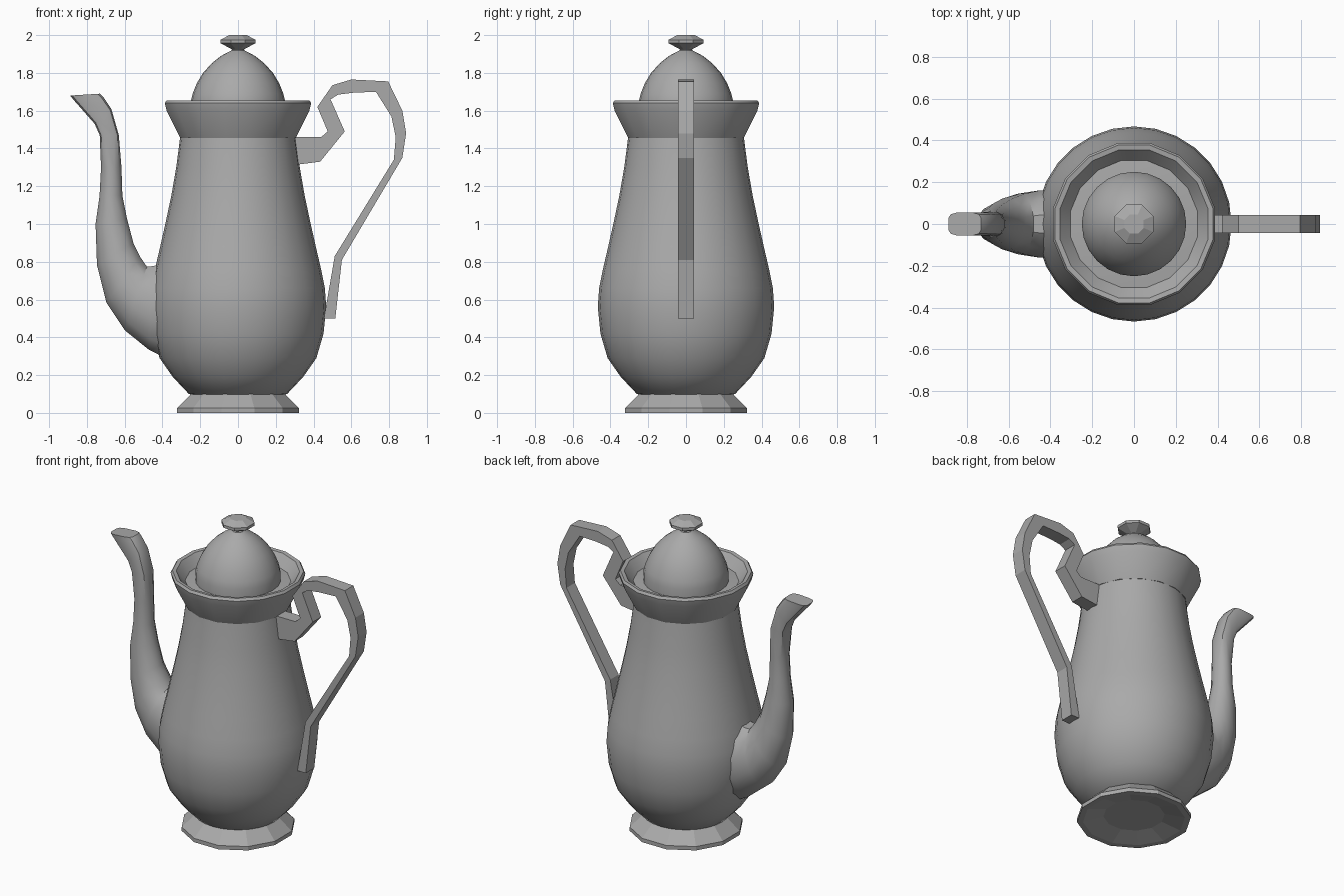
import bpy, bmesh, math

cube = bpy.data.objects.get("Cube")
if cube:
    bpy.data.objects.remove(cube, do_unlink=True)

grey = bpy.data.materials.new("pewter_grey")
grey.use_nodes = True
COLOUR = (0.4, 0.4, 0.4, 1)
grey.diffuse_color = COLOUR
grey.node_tree.nodes["Principled BSDF"].inputs["Base Color"].default_value = COLOUR


def loft(name, rings, smooth_angle=0):
    """Skin a list of closed rings and cap both ends."""
    bm = bmesh.new()
    rows = [[bm.verts.new(p) for p in ring] for ring in rings]
    n = len(rows[0])
    for a, b in zip(rows, rows[1:]):
        for i in range(n):
            j = (i + 1) % n
            bm.faces.new((a[i], a[j], b[j], b[i]))
    bm.faces.new(rows[0])
    bm.faces.new(rows[-1])
    bmesh.ops.recalc_face_normals(bm, faces=bm.faces)
    mesh = bpy.data.meshes.new(name)
    bm.to_mesh(mesh)
    bm.free()
    mesh.materials.append(grey)
    obj = bpy.data.objects.new(name, mesh)
    bpy.context.collection.objects.link(obj)
    if smooth_angle:
        bpy.ops.object.select_all(action='DESELECT')
        obj.select_set(True)
        bpy.context.view_layer.objects.active = obj
        bpy.ops.object.shade_smooth_by_angle(angle=math.radians(smooth_angle))
    return obj


def lathe(name, profile, sides, smooth_angle=0, turn=0):
    """Spin (radius, height) points around the upright axis."""
    angles = [math.tau * (i + turn) / sides for i in range(sides)]
    rings = [[(r * math.cos(a), r * math.sin(a), z) for a in angles]
             for r, z in profile]
    return loft(name, rings, smooth_angle)


# Foot: flared, faceted, hollowed a little underneath
lathe("foot", [(0.18, 0.03), (0.30, 0.0), (0.335, 0.0), (0.335, 0.025),
               (0.255, 0.1), (0.2, 0.1)], 12, turn=0.5)

# Pear-shaped pot
lathe("body", [(0.22, 0.09), (0.26, 0.1), (0.345, 0.19), (0.415, 0.29),
               (0.453, 0.42), (0.467, 0.56), (0.46, 0.66), (0.44, 0.76),
               (0.412, 0.88), (0.385, 1.0), (0.353, 1.15), (0.327, 1.3),
               (0.305, 1.47)], 28, 40)

# Flared collar with a sunken ring around the lid
lathe("collar", [(0.29, 1.455), (0.312, 1.455), (0.385, 1.6), (0.395, 1.64),
                 (0.385, 1.655), (0.362, 1.652), (0.31, 1.59),
                 (0.2, 1.6)], 16, 25, 0.5)

# Domed lid and its knob
lathe("lid", [(0.25, 1.585), (0.25, 1.65), (0.24, 1.69), (0.218, 1.745),
              (0.185, 1.8), (0.14, 1.85), (0.09, 1.89), (0.035, 1.918),
              (0.028, 1.935)], 24, 40)
lathe("lid_knob", [(0.025, 1.92), (0.1, 1.957), (0.1, 1.975),
                   (0.05, 2.0)], 8, turn=0.5)


# Spout: outer edge point, inner edge point, half width
spout = [((-0.38, 0.28), (-0.38, 0.80), 0.17),
         ((-0.47, 0.325), (-0.45, 0.785), 0.165),
         ((-0.60, 0.43), (-0.48, 0.78), 0.15),
         ((-0.70, 0.58), (-0.515, 0.83), 0.125),
         ((-0.75, 0.78), (-0.55, 0.90), 0.1),
         ((-0.757, 1.0), (-0.585, 1.03), 0.08),
         ((-0.735, 1.15), (-0.61, 1.15), 0.066),
         ((-0.727, 1.3), (-0.615, 1.3), 0.062),
         ((-0.733, 1.47), (-0.63, 1.47), 0.058),
         ((-0.76, 1.53), (-0.67, 1.61), 0.056),
         ((-0.87, 1.655), (-0.71, 1.67), 0.055),
         ((-0.89, 1.68), (-0.73, 1.69), 0.055)]
SIDES = 12
rings = []
for k, (outer, inner, half) in enumerate(spout):
    # the section turns from oval to squarish towards the mouth
    power = 1 if k < 8 else 0.5
    ring = []
    for i in range(SIDES):
        a = math.tau * (i + 0.5) / SIDES
        c, s = math.cos(a), math.sin(a)
        c = math.copysign(abs(c) ** power, c)
        s = math.copysign(abs(s) ** power, s)
        t = (1 - c) / 2
        ring.append((outer[0] + (inner[0] - outer[0]) * t, half * s,
                     outer[1] + (inner[1] - outer[1]) * t))
    rings.append(ring)
loft("spout", rings, 35)

# Scrolled handle: a flat band between two edge lines
handle = [((0.28, 1.46), (0.28, 1.31)), ((0.44, 1.46), (0.435, 1.33)),
          ((0.475, 1.49), (0.565, 1.49)), ((0.42, 1.62), (0.49, 1.66)),
          ((0.5, 1.735), (0.53, 1.685)), ((0.6, 1.765), (0.61, 1.695)),
          ((0.795, 1.755), (0.73, 1.70)), ((0.87, 1.6), (0.812, 1.57)),
          ((0.89, 1.48), (0.835, 1.46)), ((0.87, 1.35), (0.825, 1.34)),
          ((0.55, 0.81), (0.512, 0.83)), ((0.515, 0.5), (0.455, 0.5))]
HALF = 0.043
loft("handle", [[(a[0], -HALF, a[1]), (a[0], HALF, a[1]),
                 (b[0], HALF, b[1]), (b[0], -HALF, b[1])]
                for a, b in handle])
